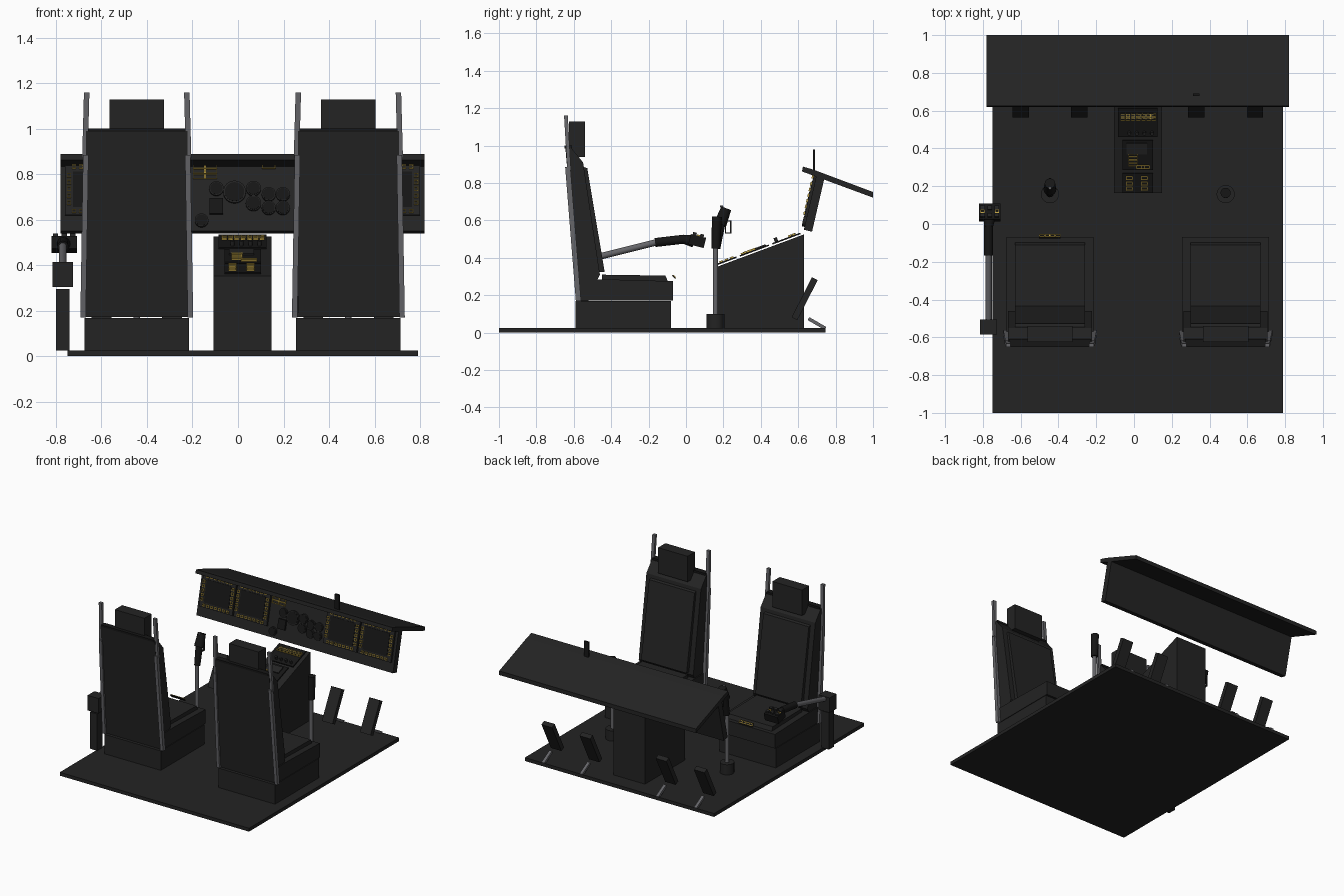
import bpy, bmesh, math
from mathutils import Matrix, Vector

if "Cube" in bpy.data.objects:
    bpy.data.objects.remove(bpy.data.objects["Cube"])


def material(name, rgb):
    m = bpy.data.materials.new(name)
    m.diffuse_color = (*rgb, 1)
    m.use_nodes = True
    m.node_tree.nodes["Principled BSDF"].inputs["Base Color"].default_value = m.diffuse_color
    return m


BODY = material("charcoal", (0.017, 0.017, 0.017))
BLACK = material("black", (0.008, 0.008, 0.008))
STEEL = material("steel grey", (0.13, 0.13, 0.14))
YELLOW = material("yellow marking", (0.55, 0.38, 0.06))
CX = 0.02          # centre line of the cabin
I = Matrix.Identity(4)


def finish(name, bm, mat, smooth=False):
    bmesh.ops.recalc_face_normals(bm, faces=bm.faces[:])
    me = bpy.data.meshes.new(name)
    bm.to_mesh(me)
    bm.free()
    me.materials.append(mat)
    ob = bpy.data.objects.new(name, me)
    bpy.context.collection.objects.link(ob)
    if smooth:
        bpy.ops.object.select_all(action='DESELECT')
        ob.select_set(True)
        bpy.context.view_layer.objects.active = ob
        bpy.ops.object.shade_smooth_by_angle(angle=math.radians(40))
    return ob


def boxes(name, mat, spans, M=I):
    """One object from boxes given as (x0, x1, y0, y1, z0, z1)."""
    bm = bmesh.new()
    for x0, x1, y0, y1, z0, z1 in spans:
        T = Matrix.Translation(((x0 + x1) / 2, (y0 + y1) / 2, (z0 + z1) / 2))
        S = Matrix.Diagonal((x1 - x0, y1 - y0, z1 - z0, 1))
        bmesh.ops.create_cube(bm, size=1, matrix=M @ T @ S)
    return finish(name, bm, mat)


def extrude_x(name, mat, x0, x1, pts):
    """Side profile of (y, z) points pulled across x."""
    bm = bmesh.new()
    f = bm.faces.new([bm.verts.new((x0, y, z)) for y, z in pts])
    ext = bmesh.ops.extrude_face_region(bm, geom=[f])
    bmesh.ops.translate(bm, vec=(x1 - x0, 0, 0),
                        verts=[v for v in ext['geom'] if isinstance(v, bmesh.types.BMVert)])
    return finish(name, bm, mat)


def rod(name, mat, a, b, r0, r1=None, n=16):
    a, b = Vector(a), Vector(b)
    bm = bmesh.new()
    R = (b - a).to_track_quat('Z', 'Y').to_matrix().to_4x4()
    bmesh.ops.create_cone(bm, cap_ends=True, segments=n, radius1=r0, radius2=r1 or r0,
                          depth=(b - a).length, matrix=Matrix.Translation((a + b) / 2) @ R)
    return finish(name, bm, mat, True)


def beam(name, mat, a, b, wx, wy):
    """Sheared square bar between two points with level ends."""
    bm = bmesh.new()
    bmesh.ops.create_cube(bm, size=1)
    for v in bm.verts:
        p = Vector(a if v.co.z < 0 else b)
        v.co = p + Vector((v.co.x * 2 * wx, v.co.y * 2 * wy, 0))
    return finish(name, bm, mat)


def ring(u, v, w, h, d0, d1, upright, t=0.003):
    """Four box spans outlining a rectangle on a panel."""
    a, b, c, d = u - w / 2, u + w / 2, v - h / 2, v + h / 2
    out = []
    for p, q, r, s in ((a, b, c, c + t), (a, b, d - t, d), (a, a + t, c, d), (b - t, b, c, d)):
        out.append((p, q, d0, d1, r, s) if upright else (p, q, r, s, d0, d1))
    return out


def tilt(pos, deg):
    return Matrix.Translation(pos) @ Matrix.Rotation(math.radians(deg), 4, 'X')


# Floor
boxes("floor", BODY, [(-0.75, 0.79, -1, 0.745, 0, 0.025)])

# Seats and rudder pedals
for side, sx in (("left", -0.445), ("right", 0.485)):
    n = side + "_seat_"
    boxes(n + "base", BODY, [(sx - 0.23, sx + 0.23, -0.59, -0.08, 0.025, 0.168)])
    extrude_x(n + "pan", BODY, sx - 0.23, sx + 0.23,
              [(-0.57, 0.172), (-0.07, 0.172), (-0.07, 0.275), (-0.43, 0.285), (-0.57, 0.285)])
    extrude_x(n + "cushion", BODY, sx - 0.185, sx + 0.185,
              [(-0.45, 0.27), (-0.095, 0.27), (-0.11, 0.305), (-0.45, 0.31)])
    extrude_x(n + "back", BODY, sx - 0.222, sx + 0.222,
              [(-0.575, 0.172), (-0.53, 0.172), (-0.46, 0.31), (-0.55, 0.91), (-0.615, 0.99), (-0.645, 0.99)])
    extrude_x(n + "back_cushion", BODY, sx - 0.185, sx + 0.185,
              [(-0.48, 0.325), (-0.435, 0.325), (-0.528, 0.88), (-0.56, 0.89)])
    boxes(n + "top_edge", BLACK, [(sx - 0.215, sx + 0.215, -0.65, -0.61, 0.985, 1.0)])
    boxes(n + "headrest", BODY, [(sx - 0.12, sx + 0.12, -0.625, -0.54, 0.94, 1.128)])
    for s in (-1, 1):
        beam(n + "lower_rail", STEEL, (sx + s * 0.236, -0.575, 0.17),
             (sx + s * 0.224, -0.632, 0.885), 0.012, 0.014)
        beam(n + "upper_rail", STEEL, (sx + s * 0.228, -0.625, 0.87),
             (sx + s * 0.220, -0.642, 1.16), 0.012, 0.010)
        px = sx + s * 0.155
        boxes(side + "_pedal", BODY, [(px - 0.043, px + 0.043, -0.017, 0.017, 0, 0.24)],
              tilt((0, 0.58, 0.075), -27))
        boxes(side + "_pedal_arm", STEEL, [(px - 0.011, px + 0.011, 0, 0.105, -0.009, 0.009)],
              tilt((0, 0.655, 0.075), -30))

# Centre console with sloped top
extrude_x("console", BODY, CX - 0.127, CX + 0.127,
          [(0.165, 0.02), (0.63, 0.02), (0.63, 0.525), (0.165, 0.352)])
C = tilt((CX, 0.165, 0.355), 20.4)
boxes("console_plates", BLACK, [(-0.105, 0.105, 0.32, 0.48, 0.005, 0.013),
                                (-0.08, 0.08, 0.135, 0.3, 0.005, 0.013),
                                (-0.08, 0.08, 0.005, 0.115, 0.005, 0.013)], C)
boxes("console_boxes", BODY, [(-0.06, 0.05, 0.225, 0.285, 0.013, 0.02)]
      + [(u - 0.012, u + 0.012, 0.425, 0.455, 0.013, 0.02) for u in (-0.08, -0.05, -0.02, 0.01, 0.04, 0.07)], C)
keys = []
for i in range(7):
    for v in (0.412, 0.434):
        keys += ring(-0.08 + i * 0.0275, v + 0.01, 0.023, 0.018, 0.013, 0.022, False)
for v in (0.165, 0.183, 0.201, 0.219):
    keys += ring(-0.025, v, 0.048, 0.017, 0.013, 0.022, False)
for u in (0.015, 0.04):
    keys += ring(u, 0.153, 0.045, 0.02, 0.013, 0.02, False)
for u in (-0.045, 0.035):
    for v in (0.03, 0.06, 0.09):
        keys += ring(u, v, 0.035, 0.02, 0.013, 0.02, False)
boxes("console_keys", YELLOW, keys, C)
for u in (-0.045, -0.005, 0.035, 0.075):
    rod("console_knob", BODY, C @ Vector((u, 0.345, 0.01)), C @ Vector((u, 0.345, 0.035)), 0.009)

# Instrument panel and glare shield
boxes("instrument_panel", BODY, [(-0.8, 0.8, 0, 0.045, 0, 0.305)], tilt((CX, 0.63, 0.55), -13))
extrude_x("glare_shield", BODY, CX - 0.8, CX + 0.8,
          [(0.62, 0.862), (0.68, 0.84), (1.0, 0.722), (1.0, 0.752), (0.68, 0.872), (0.625, 0.888)])
boxes("standby_compass", BLACK, [(0.312, 0.348, 0.678, 0.69, 0.85, 0.98)])

# Displays with outlined buttons all around
P = tilt((CX, 0.63, 0.55), -13)
bezels, screens, buttons = [], [], []
for u in (-0.645, -0.365, 0.365, 0.645):
    bezels.append((u - 0.135, u + 0.135, -0.014, 0.001, 0.07, 0.3))
    screens.append((u - 0.1, u + 0.1, -0.017, -0.01, 0.105, 0.265))
    for k in range(-3, 4):
        for v in (0.087, 0.286):
            buttons += ring(u + k * 0.032, v, 0.019, 0.017, -0.022, -0.012, True)
    for k in range(-2, 3):
        for s in (-1, 1):
            buttons += ring(u + s * 0.118, 0.186 + k * 0.031, 0.019, 0.019, -0.022, -0.012, True)
for i in range(2):
    for j in range(3):
        buttons += ring(-0.192 + i * 0.054, 0.245 + j * 0.024, 0.052, 0.022, -0.01, 0.001, True)
buttons += ring(0.115, 0.292, 0.058, 0.022, -0.01, 0.001, True)
boxes("display_bezels", BODY, bezels, P)
boxes("display_screens", BLACK, screens, P)
boxes("display_buttons", YELLOW, buttons, P)

# Round gauges in the middle of the panel
for x, z, r in ((-0.095, 0.735, 0.032), (-0.015, 0.72, 0.05), (0.068, 0.735, 0.033),
                (0.135, 0.71, 0.031), (0.197, 0.71, 0.031), (0.068, 0.67, 0.034),
                (0.135, 0.65, 0.031), (0.197, 0.65, 0.031), (-0.16, 0.595, 0.03)):
    u, v = x - CX, (z - 0.55) / 0.974
    rod("gauge_rim", BODY, P @ Vector((u, 0.002, v)), P @ Vector((u, -0.014, v)), r, n=24)
    rod("gauge_face", BLACK, P @ Vector((u, -0.01, v)), P @ Vector((u, -0.016, v)), r * 0.85, n=24)
boxes("square_gauge", BLACK, [(-0.145, -0.085, -0.014, 0.001, 0.075, 0.145)], P)

# Control sticks
for side, x in (("left", -0.445), ("right", 0.485)):
    n = side + "_stick_"
    rod(n + "boot", BODY, (x, 0.158, 0.025), (x, 0.158, 0.1), 0.048, n=20)
    rod(n + "shaft", STEEL, (x, 0.158, 0.1), (x, 0.158, 0.47), 0.014)
    if side == "right":
        rod(n + "grip", BLACK, (x, 0.16, 0.45), (x, 0.165, 0.62), 0.023, 0.027)
    else:
        rod(n + "grip", BLACK, (x, 0.162, 0.45), (x, 0.19, 0.61), 0.021, 0.026)
        rod(n + "head", BLACK, (x, 0.183, 0.58), (x, 0.215, 0.665), 0.034, 0.028)
        boxes(n + "trigger_guard", BODY, ring(0.225, 0.565, 0.035, 0.07, x - 0.006, x + 0.006, True, 0.006),
              Matrix(((0, 1, 0, 0), (1, 0, 0, 0), (0, 0, 1, 0), (0, 0, 0, 1))))
        rod(n + "switch", STEEL, (x, 0.195, 0.65), (x, 0.19, 0.68), 0.008)

# Side lever beside the left seat
LX = -0.77
boxes("lever_post", BODY, [(LX - 0.03, LX + 0.03, -0.58, -0.52, 0.025, 0.295)])
boxes("lever_housing", BODY, [(LX - 0.045, LX + 0.045, -0.585, -0.505, 0.305, 0.415)])
rod("lever_arm", STEEL, (LX, -0.53, 0.39), (LX, -0.15, 0.485), 0.017)
rod("lever_grip", BLACK, (LX, -0.165, 0.482), (LX, -0.01, 0.5), 0.024)
rod("lever_neck", BLACK, (LX, -0.02, 0.5), (LX + 0.005, 0.04, 0.49), 0.022, 0.034)
boxes("lever_head", BLACK, [(LX - 0.05, LX + 0.062, -0.042, 0.042, -0.028, 0.028)],
      tilt((0, 0.06, 0.49), -14))
boxes("lever_switches", BODY, [(LX + u - 0.012, LX + u + 0.012, v - 0.01, v + 0.01, 0.025, 0.042)
                               for u in (-0.032, 0.006, 0.044) for v in (-0.022, 0.018)],
      tilt((0, 0.06, 0.49), -14))
boxes("lever_marks", YELLOW, [r for u in (-0.032, 0.044)
                              for r in ring(LX + u, 0, 0.022, 0.018, 0.028, 0.034, False)],
      tilt((0, 0.06, 0.49), -14))

# Small key strip in front of the left seat
K = tilt((-0.445, -0.063, 0.3), -50)
boxes("key_strip", BLACK, [(-0.057, 0.057, -0.014, 0.014, -0.005, 0)], K)
boxes("key_strip_marks", YELLOW, [r for i in range(4)
                                  for r in ring(-0.042 + i * 0.028, 0, 0.026, 0.02, 0, 0.004, False)], K)
